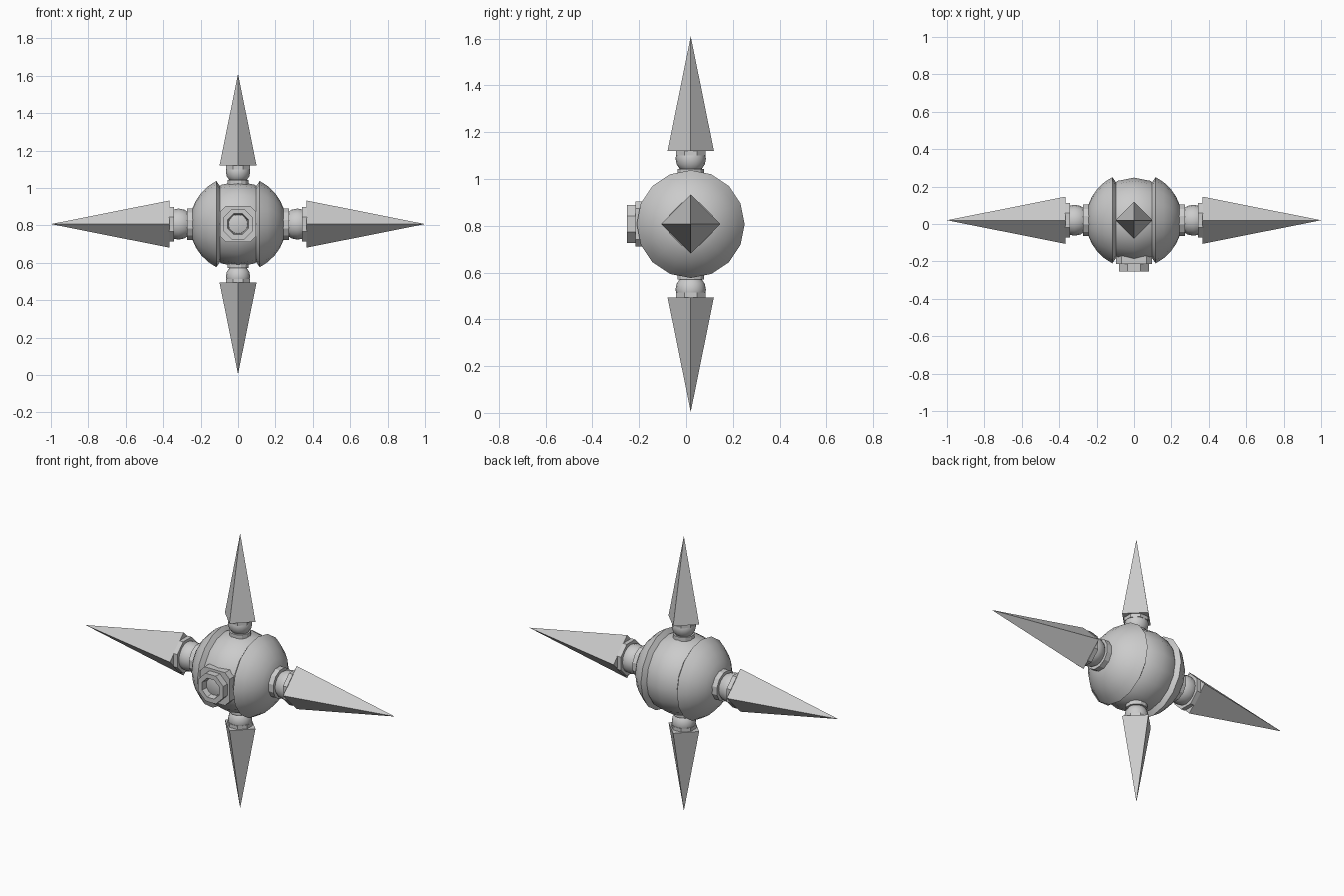
import bpy, bmesh
from math import sin, cos, pi, radians, sqrt
from mathutils import Matrix, Vector

if "Cube" in bpy.data.objects:
    bpy.data.objects.remove(bpy.data.objects["Cube"])

CENTRE = Matrix.Translation((0, 0.02, 0.807))


def finish(name, bm, matrix, smooth):
    bmesh.ops.remove_doubles(bm, verts=bm.verts, dist=0.0001)
    bmesh.ops.recalc_face_normals(bm, faces=bm.faces)
    bm.transform(CENTRE @ matrix)
    mesh = bpy.data.meshes.new(name)
    bm.to_mesh(mesh)
    bm.free()
    ob = bpy.data.objects.new(name, mesh)
    bpy.context.collection.objects.link(ob)
    if smooth:
        bpy.ops.object.select_all(action='DESELECT')
        ob.select_set(True)
        bpy.context.view_layer.objects.active = ob
        bpy.ops.object.shade_smooth_by_angle(angle=radians(32))
    return ob


def lathe(name, profile, sides, matrix, smooth=False, phase=0.0):
    """Revolve (height, radius) points about local z."""
    bm = bmesh.new()
    rings = []
    for h, r in profile:
        if r == 0:
            rings.append([bm.verts.new((0, 0, h))] * sides)
        else:
            rings.append([bm.verts.new((r * cos(phase + 2 * pi * i / sides),
                                        r * sin(phase + 2 * pi * i / sides), h))
                          for i in range(sides)])
    for a, b in zip(rings, rings[1:]):
        for i in range(sides):
            j = (i + 1) % sides
            loop = list(dict.fromkeys((a[i], a[j], b[j], b[i])))
            if len(loop) > 2:
                bm.faces.new(loop)
    return finish(name, bm, matrix, smooth)


def ball(centre, radius, steps=8):
    return [(centre - radius * cos(pi * k / steps),
             0 if k in (0, steps) else radius * sin(pi * k / steps))
            for k in range(steps + 1)]


def disc(h0, h1, r):
    return [(h0, 0), (h0, r), (h1, r), (h1, 0)]


# round core
lathe("core", ball(0, 0.228), 16, Matrix.Rotation(pi / 2, 4, 'Y'), True)

# side shells with an undercut rim
R = 0.258
shell = [(0.088, 0.19), (0.116, sqrt(R * R - 0.116 ** 2))]
shell += [(R * sin(radians(a)), R * cos(radians(a))) for a in (38, 50, 61, 72)]
shell += [(0.25, 0)]
for name, angle in (("right", pi / 2), ("left", -pi / 2)):
    lathe(name + "_shell", shell, 16, Matrix.Rotation(angle, 4, 'Y'), True)

# four arms: collar, ball joint, spike ring and four-sided spike
# (collar start, end, radius), (ball centre, radius), (ring start, end, radius), (spike base, half width, tip)
SIDE = ((0.22, 0.273, 0.087), (0.318, 0.083), (0.342, 0.368, 0.1), (0.366, 0.126, 1.0))
UPRIGHT = ((0.2, 0.236, 0.058), (0.28, 0.065), (0.293, 0.315, 0.068), (0.313, 0.099, 0.803))
arms = (("top", 0, UPRIGHT), ("right", pi / 2, SIDE),
        ("bottom", pi, UPRIGHT), ("left", -pi / 2, SIDE))
for side, angle, (collar, joint, ring, spike) in arms:
    m = Matrix.Rotation(angle, 4, 'Y')
    lathe(side + "_collar", disc(*collar), 12, m, phase=pi / 12)
    lathe(side + "_ball_joint", ball(*joint), 16, m, True)
    lathe(side + "_spike_ring", disc(*ring), 8, m, phase=pi / 8)
    base, half, tip = spike
    lathe(side + "_spike", [(base, 0), (base, half), (tip, 0)], 4, m)

# front socket: square block with clipped corners
front = Matrix.Rotation(pi / 2, 4, 'X')
bm = bmesh.new()
w, c = 0.096, 0.066
outline = [(w, -c), (w, c), (c, w), (-c, w), (-w, c), (-w, -c), (-c, -w), (c, -w)]
face = bm.faces.new([bm.verts.new((x, y, 0.12)) for x, y in outline])
top = bmesh.ops.extrude_face_region(bm, geom=[face])["geom"]
bmesh.ops.translate(bm, verts=[v for v in top if isinstance(v, bmesh.types.BMVert)],
                    vec=Vector((0, 0, 0.115)))
finish("front_socket", bm, front, False)

# octagonal front ring with a recessed round lens
lathe("front_ring", [(0.22, 0.088), (0.273, 0.088), (0.273, 0.06), (0.24, 0.054),
                     (0.22, 0.054), (0.22, 0.088)], 8, front, phase=pi / 8)
lathe("front_lens", [(0.22, 0), (0.22, 0.052), (0.242, 0.05), (0.247, 0.03), (0.249, 0)],
      16, front, True)
